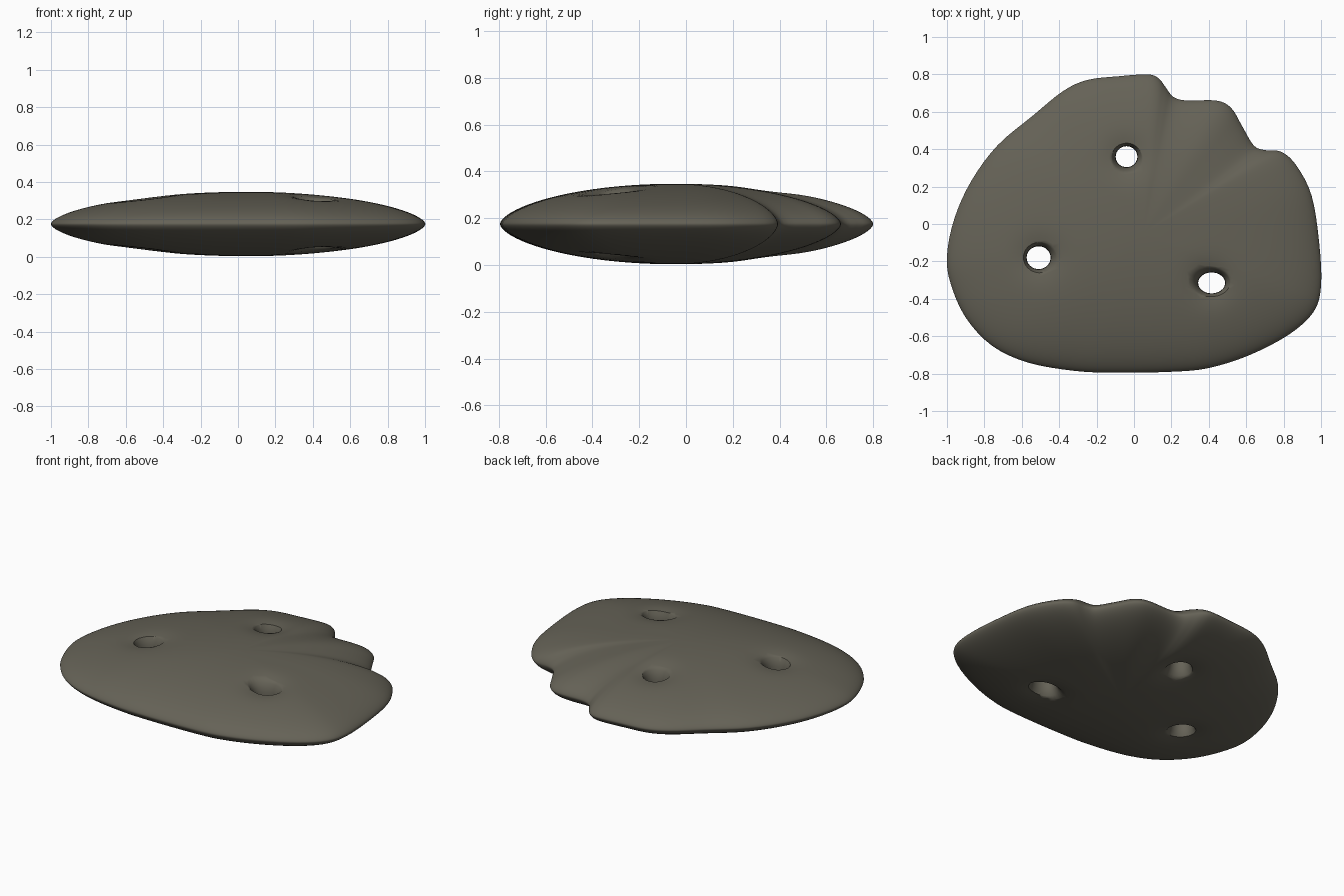
import bpy, bmesh, math
from mathutils import Vector
from mathutils.geometry import interpolate_bezier

cube = bpy.data.objects.get("Cube")
if cube:
    bpy.data.objects.remove(cube, do_unlink=True)

OUTLINE = [(.07, .8), (.13, .78), (.17, .73), (.21, .68), (.28, .66), (.44, .66),
           (.52, .62), (.58, .52), (.64, .42), (.7, .395), (.79, .385), (.87, .31),
           (.95, .15), (.99, -.1), (1, -.33), (.96, -.47), (.83, -.59), (.62, -.7),
           (.4, -.77), (.2, -.79), (-.1, -.795), (-.32, -.785), (-.57, -.74),
           (-.76, -.65), (-.9, -.5), (-.98, -.32), (-1, -.17), (-.96, .03),
           (-.87, .23), (-.73, .42), (-.54, .58), (-.38, .71), (-.25, .77), (-.08, .79)]
# hole centre x, y and radii
HOLES = [(-.04, .36, .058, .056), (-.51, -.18, .064, .061), (.415, -.315, .072, .056)]
CENTRE = Vector((.05, -.05))
MID, HALF = .175, .172
RINGS = 36


def smooth_loop(points, steps):
    """Closed smooth curve through the points."""
    pts = [Vector(p) for p in points]
    n = len(pts)
    result = []
    for i in range(n):
        a, b, c, d = (pts[(i + k) % n] for k in (-1, 0, 1, 2))
        result += interpolate_bezier(b, b + (c - a) / 6, c - (d - b) / 6, c, steps + 1)[:-1]
    return [Vector((p[0], p[1])) for p in result]


def dent(x, y):
    """Soft hollow around each hole."""
    f = 1.0
    for hx, hy, rx, ry in HOLES:
        f -= .2 * math.exp(-((x - hx) ** 2 + (y - hy) ** 2) / .011)
    return f


def bridge(bm, low, high):
    n = len(low)
    for i in range(n):
        bm.faces.new((low[i], low[(i + 1) % n], high[(i + 1) % n], high[i]))


def finish(bm, name, mat):
    bmesh.ops.recalc_face_normals(bm, faces=bm.faces)
    for f in bm.faces:
        f.smooth = True
    mesh = bpy.data.meshes.new(name)
    bm.to_mesh(mesh)
    bm.free()
    mesh.materials.append(mat)
    obj = bpy.data.objects.new(name, mesh)
    bpy.context.collection.objects.link(obj)
    return obj


def make_body(mat):
    """Lens-shaped slab: outline rings shrinking towards a domed centre."""
    bm = bmesh.new()
    rim = smooth_loop(OUTLINE, 4)
    loops = []
    for k in range(1, 2 * RINGS):
        t = math.pi * k / (2 * RINGS)
        s, side = math.sin(t), math.copysign(1, math.cos(t))
        height = HALF * max(0, 1 - s * s) ** .6 * side
        ring = []
        for p in rim:
            q = CENTRE + (p - CENTRE) * s
            ring.append(bm.verts.new((q.x, q.y, MID + height * dent(q.x, q.y))))
        loops.append(ring)
    for a, b in zip(loops, loops[1:]):
        bridge(bm, a, b)
    for ring, side in ((loops[0], 1), (loops[-1], -1)):
        tip = bm.verts.new((CENTRE.x, CENTRE.y, MID + side * HALF))
        for i, v in enumerate(ring):
            bm.faces.new((v, ring[(i + 1) % len(ring)], tip))
    return finish(bm, "pierced_slab", mat)


def make_cutter(hole, mat):
    """Hourglass plug that leaves a flared hole."""
    hx, hy, rx, ry = hole
    bm = bmesh.new()
    loops = []
    for k in range(-8, 9):
        z = k * .025
        grow = 1 + 1.2 * (abs(z) / .17) ** 4
        loops.append([bm.verts.new((hx + rx * grow * math.cos(a), hy + ry * grow * math.sin(a), MID + z))
                      for a in (math.tau * i / 32 for i in range(32))])
    for a, b in zip(loops, loops[1:]):
        bridge(bm, a, b)
    bm.faces.new(loops[0])
    bm.faces.new(loops[-1])
    cutter = finish(bm, "hole_cutter", mat)
    cutter.hide_render = True
    return cutter


stone = bpy.data.materials.new("dark_olive_grey")
stone.use_nodes = True
colour = (.13, .122, .094, 1)
stone.diffuse_color = colour
stone.node_tree.nodes["Principled BSDF"].inputs["Base Color"].default_value = colour

body = make_body(stone)
bpy.ops.object.select_all(action='DESELECT')
body.select_set(True)
bpy.context.view_layer.objects.active = body

# cut the three through holes
for hole in HOLES:
    cutter = make_cutter(hole, stone)
    mod = body.modifiers.new("hole", 'BOOLEAN')
    mod.operation = 'DIFFERENCE'
    mod.solver = 'EXACT'
    mod.object = cutter
    bpy.ops.object.modifier_apply(modifier=mod.name)
    bpy.data.objects.remove(cutter, do_unlink=True)

bpy.ops.object.shade_smooth_by_angle(angle=math.radians(50))
